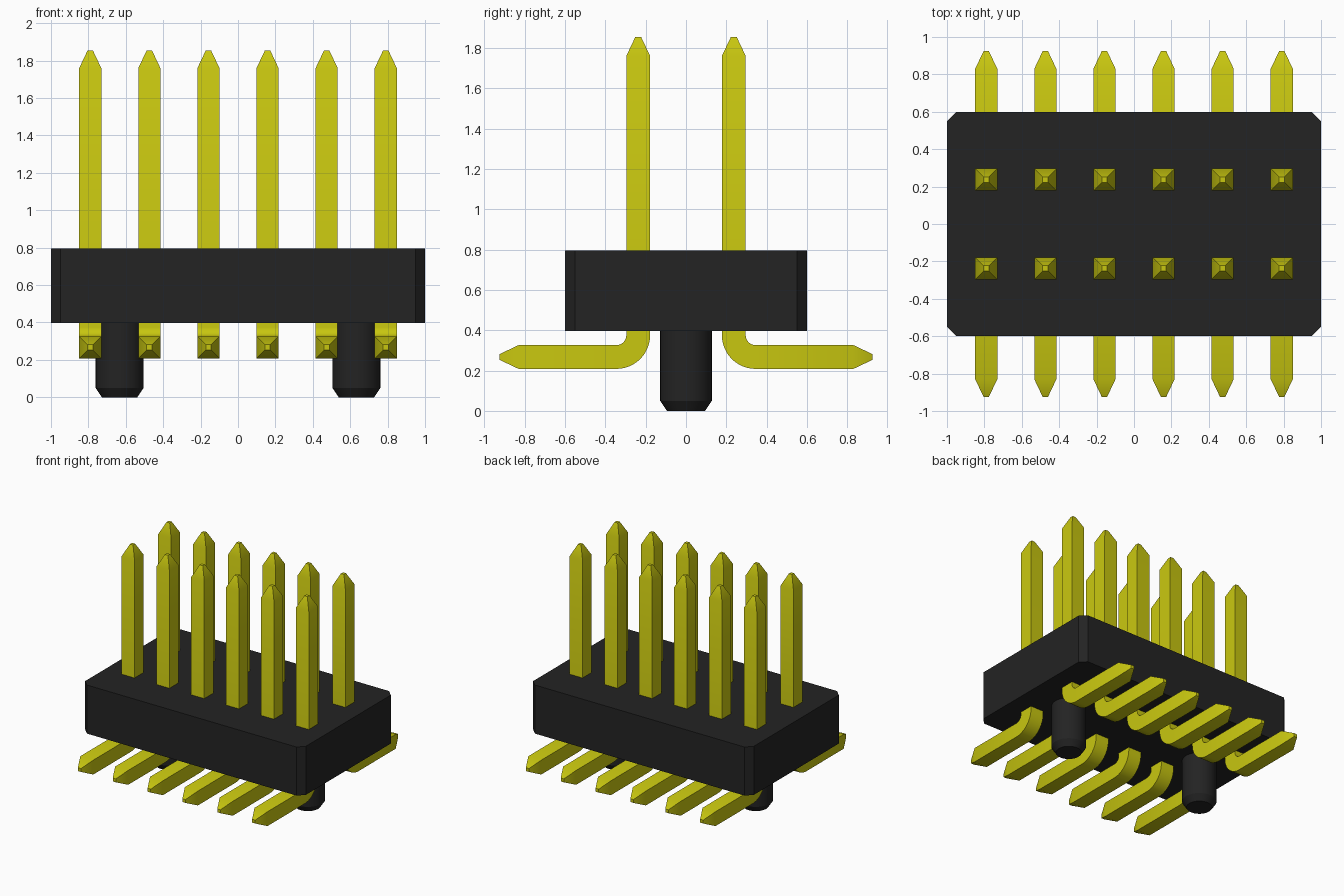
import bpy, bmesh, math

cube = bpy.data.objects.get("Cube")
if cube:
    bpy.data.objects.remove(cube, do_unlink=True)


def material(name, color, roughness):
    m = bpy.data.materials.new(name)
    m.use_nodes = True
    m.diffuse_color = color
    bsdf = m.node_tree.nodes["Principled BSDF"]
    bsdf.inputs["Base Color"].default_value = color
    bsdf.inputs["Roughness"].default_value = roughness
    return m


black = material("black plastic", (0.017, 0.017, 0.017, 1), 0.6)
gold = material("yellow metal", (0.58, 0.57, 0.005, 1), 0.4)


def skin(name, rings, mat):
    """Mesh through a stack of equal-sized rings, capped at both ends."""
    bm = bmesh.new()
    loops = [[bm.verts.new(p) for p in ring] for ring in rings]
    n = len(loops[0])
    for a, b in zip(loops, loops[1:]):
        for i in range(n):
            j = (i + 1) % n
            bm.faces.new((a[i], a[j], b[j], b[i]))
    bm.faces.new(loops[0])
    bm.faces.new(loops[-1])
    bmesh.ops.recalc_face_normals(bm, faces=bm.faces)
    mesh = bpy.data.meshes.new(name)
    bm.to_mesh(mesh)
    bm.free()
    mesh.materials.append(mat)
    return mesh


def place(name, mesh, x=0, y=0, turn=0):
    ob = bpy.data.objects.new(name, mesh)
    ob.location = (x, y, 0)
    ob.rotation_euler.z = turn
    bpy.context.collection.objects.link(ob)
    return ob


def smooth(ob):
    bpy.ops.object.select_all(action='DESELECT')
    ob.select_set(True)
    bpy.context.view_layer.objects.active = ob
    bpy.ops.object.shade_smooth_by_angle(angle=math.radians(30))


# Housing: block with chamfered vertical corners
X, Y, C = 1.0, 0.6, 0.05
outline = [(X, Y - C), (X - C, Y), (C - X, Y), (-X, Y - C),
           (-X, C - Y), (C - X, -Y), (X - C, -Y), (X, C - Y)]
place("housing", skin("housing", [[(x, y, z) for x, y in outline]
                                  for z in (0.397, 0.795)], black))

# Locating pegs with chamfered bottom ends
N = 40
peg_mesh = skin("locating_peg", [
    [(r * math.cos(2 * math.pi * i / N), r * math.sin(2 * math.pi * i / N), z)
     for i in range(N)]
    for r, z in ((0.095, 0), (0.128, 0.05), (0.128, 0.41))], black)
for side, x in (("right", -0.633), ("left", 0.633)):
    peg = place("locating_peg_" + side, peg_mesh, x)
smooth(peg)

# Pin: square section swept down, round the bend and out to the back
H, TIP = 0.059, 0.014            # half widths of the shaft and of the tips
PIN_Y, FOOT_Z, R = 0.237, 0.267, 0.108
# Each station: y, z, direction angle of the outer side, half width
path = [(0, 1.855, 0, TIP), (0, 1.76, 0, H)]
for i in range(13):
    a = math.pi / 2 * i / 12
    path.append((R - R * math.cos(a), FOOT_Z + R - R * math.sin(a), a, H))
path += [(0.83 - PIN_Y, FOOT_Z, math.pi / 2, H),
         (0.925 - PIN_Y, FOOT_Z, math.pi / 2, TIP)]
rings = [[(sx * h, y + sy * h * math.cos(a), z + sy * h * math.sin(a))
          for sx, sy in ((-1, -1), (1, -1), (1, 1), (-1, 1))]
         for y, z, a, h in path]
pin_mesh = skin("pin", rings, gold)

# Two rows of six pins, feet pointing outwards
for i in range(6):
    x = (i - 2.5) * 0.316
    place(f"back_pin_{i + 1}", pin_mesh, x, PIN_Y)
    pin = place(f"front_pin_{i + 1}", pin_mesh, x, -PIN_Y, math.pi)
smooth(pin)
